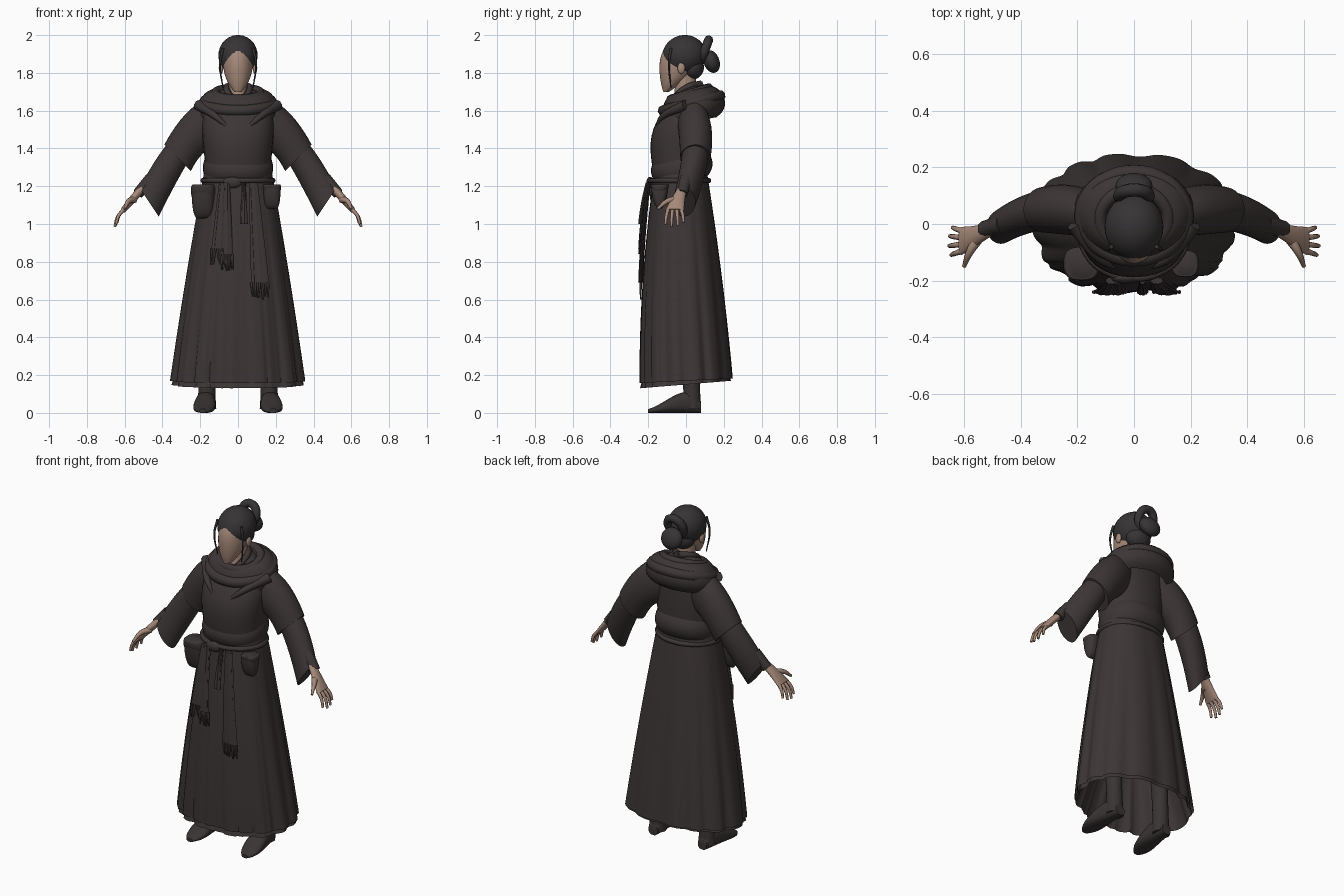
import bpy, bmesh, random
from math import cos, sin, pi, copysign, radians
from mathutils import Vector

random.seed(4)
if "Cube" in bpy.data.objects:
    bpy.data.objects.remove(bpy.data.objects["Cube"], do_unlink=True)


def material(name, *rgb):
    mat = bpy.data.materials.new(name)
    mat.use_nodes = True
    mat.diffuse_color = (*rgb, 1)
    shader = mat.node_tree.nodes["Principled BSDF"]
    shader.inputs["Base Color"].default_value = mat.diffuse_color
    shader.inputs["Roughness"].default_value = 0.9
    return mat


CLOTH = material("dark brown cloth", .046, .036, .036)
HAIR = material("charcoal hair", .038, .034, .036)
SKIN = material("skin", .38, .25, .19)
LEATHER = material("dark leather", .042, .034, .034)


def blend(t, controls):
    """Smooth (Bezier) mix of any number of control values or vectors."""
    row = list(controls)
    while len(row) > 1:
        row = [a * (1 - t) + b * t for a, b in zip(row, row[1:])]
    return row[0]


def finish(name, mesh, mat, angle=50):
    bmesh.ops.recalc_face_normals(mesh, faces=mesh.faces)
    data = bpy.data.meshes.new(name)
    mesh.to_mesh(data)
    mesh.free()
    data.materials.append(mat)
    obj = bpy.data.objects.new(name, data)
    bpy.context.collection.objects.link(obj)
    bpy.ops.object.select_all(action='DESELECT')
    obj.select_set(True)
    bpy.context.view_layer.objects.active = obj
    bpy.ops.object.shade_smooth_by_angle(angle=radians(angle))
    return obj


def loft(name, mat, section, steps=14, sides=32, power=1, fold=None, caps=True):
    """Skin the ellipses (centre, u axis, v axis) that section(t) gives."""
    mesh = bmesh.new()
    rows = []
    for step in range(steps + 1):
        t = step / steps
        centre, u, v = (Vector(part) for part in section(t))
        row = []
        for k in range(sides):
            a = 2 * pi * k / sides
            scale = fold(a, t) if fold else 1
            x = copysign(abs(cos(a)) ** power, cos(a)) * scale
            y = copysign(abs(sin(a)) ** power, sin(a)) * scale
            row.append(mesh.verts.new(centre + u * x + v * y))
        rows.append(row)
    for low, high in zip(rows, rows[1:]):
        for k in range(sides):
            mesh.faces.new((low[k - 1], low[k], high[k], high[k - 1]))
    if caps:
        mesh.faces.new(rows[0])
        mesh.faces.new(rows[-1])
    return finish(name, mesh, mat)


def body(name, mat, height, front, back, width, x=0, tilt=0, **options):
    """Upright form; each argument is a list of control values along it."""
    def section(t):
        near, far = blend(t, front), blend(t, back)
        return ((x, (near + far) / 2, blend(t, height)),
                (blend(t, width), 0, 0), (0, (far - near) / 2, tilt))
    return loft(name, mat, section, **options)


def sleeve(name, mat, side, upper, lower, depth, thickness):
    """Limb spanning an upper and a lower edge, both in the x-z plane."""
    def section(t):
        top = blend(t, [Vector((side * x, 0, z)) for x, z in upper])
        low = blend(t, [Vector((side * x, 0, z)) for x, z in lower])
        return ((top + low) / 2 + Vector((0, blend(t, depth), 0)),
                (top - low) / 2, (0, blend(t, thickness), 0))
    return loft(name, mat, section)


def ball(name, mat, place, size, turn=0):
    mesh = bmesh.new()
    bmesh.ops.create_uvsphere(mesh, u_segments=32, v_segments=16, radius=1)
    obj = finish(name, mesh, mat)
    obj.location, obj.scale, obj.rotation_euler.x = place, size, turn


def tube(name, mat, points, start, end, closed=False):
    """Round tapering tube through the points."""
    curve = bpy.data.curves.new(name, 'CURVE')
    curve.dimensions = '3D'
    curve.bevel_depth = 1
    curve.bevel_resolution = 2
    curve.use_fill_caps = True
    curve.materials.append(mat)
    spline = curve.splines.new('BEZIER')
    spline.bezier_points.add(len(points) - 1)
    spline.use_cyclic_u = closed
    for k, (knot, place) in enumerate(zip(spline.bezier_points, points)):
        knot.co = place
        knot.radius = blend(k / (len(points) - 1), (start, end))
        knot.handle_left_type = knot.handle_right_type = 'AUTO'
    bpy.context.collection.objects.link(bpy.data.objects.new(name, curve))


def hoop(name, mat, centre, width, depth, tilt, radius):
    """Closed elliptical roll of cloth or hair."""
    angles = [pi * k / 6 for k in range(12)]
    points = [Vector(centre) + Vector((width * cos(a), depth * sin(a), tilt * sin(a))) for a in angles]
    tube(name, mat, points, radius, radius, closed=True)


# Pleated skirt: broad waves all round, narrow creases in front
def pleats(a, t):
    wave = (cos(13 * a + sin(3 * a)) + 1) / 2
    crease = max(0, cos(22 * a)) ** 3 * max(0, -sin(a))
    return 1 - (1 - t) * (.05 * wave ** 2 + .04 * crease)


body("skirt", CLOTH, (.17, 1.27), (-.25, -.25, -.17), (.25, .2, .11), (.36, .28, .18),
     tilt=.012, sides=160, power=.9, fold=pleats, caps=False)
body("underskirt", CLOTH, (.15, .7), (-.247, -.1), (.24, .1), (.352, .15),
     tilt=.02, sides=160, power=.9, fold=pleats, caps=False)

# Bodice, waist sash and cord
body("bodice", CLOTH, (1.2, 1.73), (-.17, -.17, -.2, -.24, -.08, -.03),
     (.1, .13, .12, .12, .12, .08), (.17, .18, .16, .22, .22, .06), power=.9)
body("waist_sash", CLOTH, (1.23, 1.37), (-.16, -.2, -.19, -.15), (.1, .15, .15, .12),
     (.165, .195, .19, .165), tilt=.01, power=.9)
hoop("waist_cord", CLOTH, (0, -.035, 1.23), .185, .155, 0, .014)
ball("sash_knot", CLOTH, (-.03, -.19, 1.22), (.05, .02, .03))


# Hanging sash ends with fringes
def sash_end(name, x, end_x, bottom, width, fringed):
    def section(t):
        place = (blend(t, (x, end_x)), blend(t, (-.2, -.23, -.24)), blend(t, (1.22, bottom)))
        return place, (width * (1 + t) / 2, 0, 0), (0, .012, 0)
    loft(name, CLOTH, section, fold=lambda a, t: 1 + cos(9 * a) / 9)
    for k in range(9 if fringed else 0):
        strand = Vector((end_x + width * (k / 4 - 1), -.24, bottom))
        drop = Vector((random.uniform(-.01, .01), 0, random.uniform(-.09, -.06)))
        tube(name + "_fringe", CLOTH, [strand, strand + drop], .007, .004)


sash_end("right_sash_end", -.08, -.1, .87, .04, True)
sash_end("right_sash_layer", -.06, -.06, .84, .03, True)
sash_end("left_sash_end", .08, .115, .69, .045, True)
sash_end("left_sash_layer", .03, .03, 1, .02, False)

# Belt pouches with overhanging flaps
for name, x, bottom, width, depth in (("right", -.185, 1.03, .06, .05), ("left", .18, 1.08, .045, .04)):
    middle = -.14
    for part, low, grow in (("_pouch", bottom, 1), ("_pouch_flap", bottom + .08, 1.08)):
        reach, half = depth * grow, width * grow
        body(name + part, CLOTH, (low, low, 1.21, 1.21), (middle, middle - reach * 1.4, middle - reach),
             (middle, middle + reach * 1.4, middle + reach), (half / 2, half * 1.3, half * .8),
             x=x, power=.7)

# Hood lying on the shoulders
body("hood", CLOTH, (1.64, 1.76, 1.72, 1.6, 1.54), (-.05, -.07, -.1, -.16, -.12),
     (.06, .09, .2, .26, .16), (.08, .1, .2, .26, .18), tilt=.025, caps=False)
hoop("hood_fold", CLOTH, (0, .03, 1.64), .18, .15, .04, .03)
hoop("hood_inner_fold", CLOTH, (0, .02, 1.69), .12, .1, .03, .025)

# Parts found on both sides
for side, label in ((-1, "right_"), (1, "left_")):
    def at(x, y, z):
        return Vector((side * x, y, z))

    tube(label + "chest_drape", CLOTH, [at(.21, 0, 1.63), at(.12, -.12, 1.57), at(.04, -.16, 1.5)], .03, .007)
    tube(label + "collar", CLOTH, [at(0, .08, 1.74), at(.06, 0, 1.72), at(-.03, -.12, 1.6)], .02, .015)

    # Wide sleeve over a longer one
    sleeve(label + "upper_sleeve", CLOTH, side, [(.08, 1.68), (.25, 1.68), (.39, 1.42)],
           [(.1, 1.4), (.18, 1.42), (.25, 1.28)], (.02, .06, .05), (.07, .1, .08))
    sleeve(label + "lower_sleeve", CLOTH, side, [(.36, 1.44), (.44, 1.35), (.52, 1.19)],
           [(.27, 1.32), (.34, 1.2), (.42, 1.04)], (.05, .04, -.01), (.07, .07, .06))

    # Hand with spread fingers
    tube(label + "cuff", CLOTH, [at(.46, 0, 1.24), at(.53, -.02, 1.16)], .035, .03)
    sleeve(label + "palm", SKIN, side, [(.48, 1.24), (.56, 1.17), (.62, 1.08)],
           [(.46, 1.21), (.53, 1.13), (.6, 1.06)], (0, -.04, -.06), (.02, .03, .05))
    for k, length in enumerate((.9, 1.05, 1, .8)):
        fan = k - 1.5
        knuckle = at(.6, -.06 + fan * .022, 1.08)
        bend, reach = at(.035, fan * .008, -.04), at(.05, fan * .012, -.09)
        tube(label + "finger", SKIN, [knuckle, knuckle + bend * length, knuckle + reach * length], .011, .007)
    tube(label + "thumb", SKIN, [at(.55, -.05, 1.13), at(.58, -.1, 1.12), at(.6, -.15, 1.08)], .02, .007)

    # Boot
    body(label + "boot_shaft", LEATHER, (.02, .6), (-.01, -.02, -.06), (.08, .06, .09),
         (.05, .03, .07), x=side * .165)
    def foot(t):
        half = blend(t, (.03, .08, .05, .02, .01))
        return at(.165 + t * .02, .08 - t * .28, half), at(blend(t, (.03, .06, .04, .09, .02)), 0, 0), (0, 0, half)
    loft(label + "boot_foot", LEATHER, foot, power=.8)

    # Ear and loose lock of hair
    ball(label + "ear", SKIN, at(.09, -.025, 1.825), (.012, .02, .03))
    tube(label + "loose_lock", HAIR, [at(.08, -.08, 1.93), at(.095, -.09, 1.85), at(.08, -.08, 1.72)], .008, .003)

# Head and neck
body("neck", SKIN, (1.6, 1.82), (-.08, -.05, -.06), (.06, .05), (.06, .045, .05))
body("face", SKIN, (1.7, 1.975), (-.12, -.14, -.14, -.15, -.14, -.07),
     (-.09, 0, .06, .1, .08, .03), (.02, .07, .08, .09, .08, .04))

# Swept-back hair and bun
ball("hair", HAIR, (0, -.01, 1.893), (.104, .116, .107), .25)
ball("nape_hair", HAIR, (0, .035, 1.83), (.075, .06, .065))
ball("bun", HAIR, (0, .135, 1.86), (.065, .042, .062), .35)
hoop("bun_coil", HAIR, (0, .1, 1.92), .05, .02, .055, .024)
